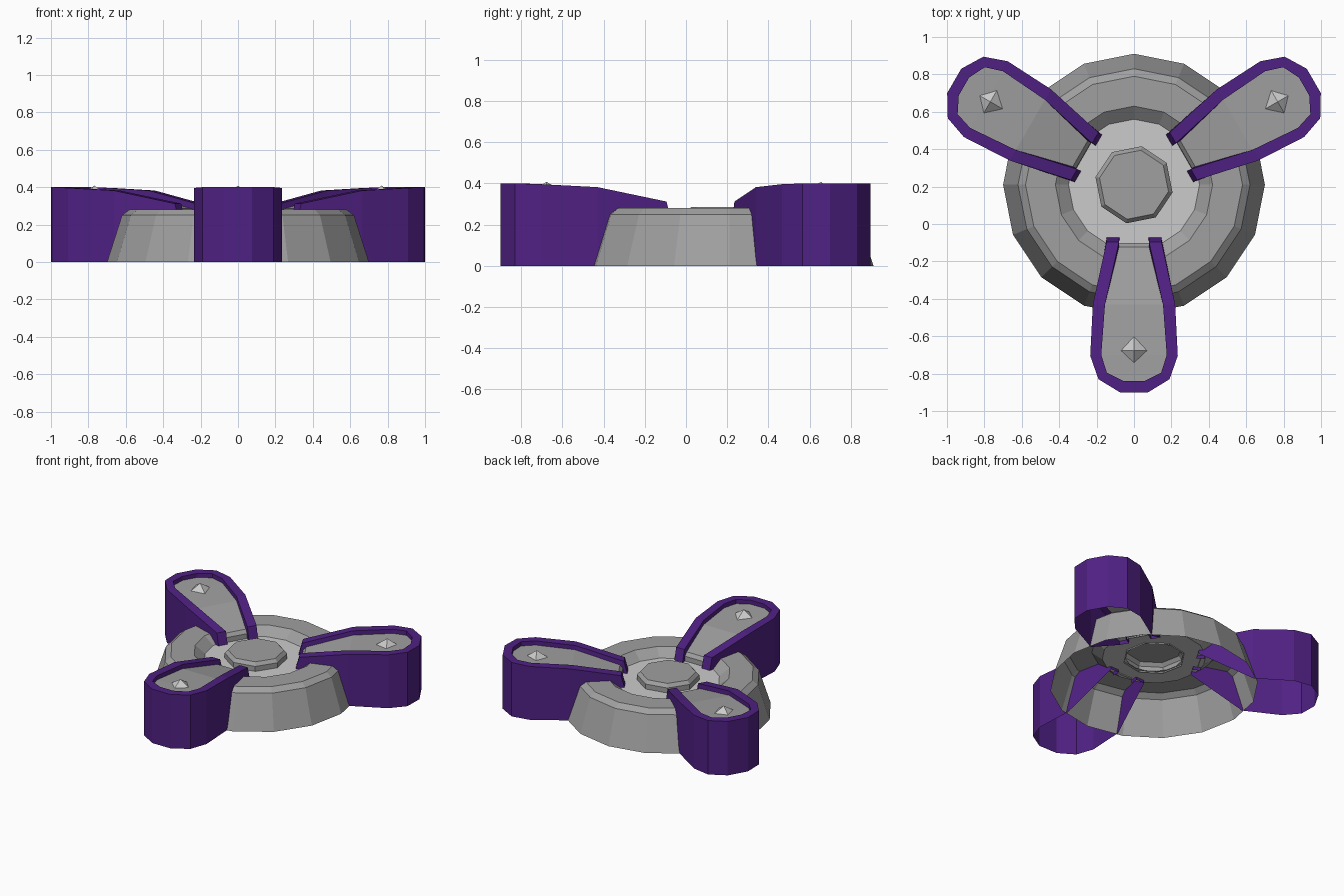
import bpy, math
from mathutils import Matrix, Vector

if "Cube" in bpy.data.objects:
    bpy.data.objects.remove(bpy.data.objects["Cube"])

CENTRE = Vector((0, 0.21, 0))


def material(name, rgb):
    m = bpy.data.materials.new(name)
    m.diffuse_color = (*rgb, 1)
    m.use_nodes = True
    m.node_tree.nodes["Principled BSDF"].inputs["Base Color"].default_value = m.diffuse_color
    return m


PURPLE = material("purple", (0.08, 0.015, 0.23))
DARK = material("dark_grey", (0.35, 0.35, 0.35))


def build(name, verts, faces, mat=None, turn=0.0):
    """Mesh object, turned about the disc centre."""
    rot = Matrix.Translation(CENTRE) @ Matrix.Rotation(turn, 4, 'Z') @ Matrix.Translation(-CENTRE)
    me = bpy.data.meshes.new(name)
    me.from_pydata([rot @ Vector(v) for v in verts], [], faces)
    if mat:
        me.materials.append(mat)
    ob = bpy.data.objects.new(name, me)
    bpy.context.collection.objects.link(ob)
    return ob


def lathe(name, profile, sides, mat=None, phase=0.0, cap=False):
    """Open shell of revolution from (radius, height) pairs."""
    verts, faces = [], []
    for r, z in profile:
        for i in range(sides):
            a = phase + math.tau * i / sides
            verts.append((r * math.cos(a), CENTRE.y + r * math.sin(a), z))
    for k in range(len(profile) - 1):
        for i in range(sides):
            j = (i + 1) % sides
            faces.append((k * sides + i, k * sides + j, (k + 1) * sides + j, (k + 1) * sides + i))
    if cap:
        faces.append(tuple(range((len(profile) - 1) * sides, len(profile) * sides)))
    return build(name, verts, faces, mat)


# Central disc, sunken light floor and hub
lathe("disc_shell", [(0.70, 0), (0.62, 0.25), (0.58, 0.28), (0.42, 0.28), (0.35, 0.225)], 16, DARK)
lathe("disc_floor", [(0.35, 0.225), (0.19, 0.225)], 16)
lathe("hub", [(0.21, 0.215), (0.21, 0.262), (0.188, 0.286)], 8, DARK, math.radians(78.75), True)

# Arm stations: outer bottom, outer top, inner top, plate edge
STATIONS = [
    [(0.145, -0.065, 0.20), (0.147, -0.095, 0.312), (0.08, -0.095, 0.312), (0.08, -0.122, 0.285)],
    [(0.22, -0.43, 0), (0.22, -0.43, 0.382), (0.155, -0.43, 0.382), (0.155, -0.43, 0.35)],
    [(0.234, -0.705, 0), (0.234, -0.705, 0.396), (0.175, -0.70, 0.396), (0.175, -0.70, 0.365)],
    [(0.19, -0.83, 0), (0.19, -0.83, 0.40), (0.145, -0.795, 0.40), (0.145, -0.795, 0.368)],
    [(0.075, -0.90, 0), (0.075, -0.90, 0.40), (0.055, -0.84, 0.40), (0.055, -0.84, 0.37)],
]
mirrored = [[(-x, y, z) for x, y, z in s] for s in reversed(STATIONS)]
loop = STATIONS + mirrored

for label, turn in (("front", 0), ("right", math.tau / 3), ("left", -math.tau / 3)):
    # Purple wall and rim
    verts = [v for s in loop for v in s]
    faces = [(4 * i + k, 4 * i + 4 + k, 4 * i + 5 + k, 4 * i + 1 + k)
             for i in range(len(loop) - 1) for k in range(3)]
    # Sloping inner ends of the rim
    for x in (1, -1):
        n = len(verts)
        verts += [(0.145 * x, -0.065, 0.20), (0.147 * x, -0.095, 0.312), (0.08 * x, -0.095, 0.312),
                  (0.078 * x, -0.065, 0.20), (0.08 * x, -0.122, 0.285), (0.08 * x, -0.122, 0.20)]
        faces += [(n, n + 1, n + 2, n + 3), (n + 3, n + 2, n + 4, n + 5)]
    build(label + "_arm_wall", verts, faces, PURPLE, turn)

    # Recessed grey plate with a small front lip
    rows = [(0.08, -0.10, 0.215), (0.08, -0.102, 0.26)] + [s[3] for s in STATIONS]
    pv = [p for x, y, z in rows for p in ((-x, y, z), (x, y, z))]
    pf = [(2 * i, 2 * i + 2, 2 * i + 3, 2 * i + 1) for i in range(len(rows) - 1)]
    build(label + "_arm_plate", pv, pf, DARK, turn)

    # Small pyramid stud
    r, y, z = 0.075, -0.677, 0.36
    build(label + "_arm_stud",
          [(r, y, z), (0, y + r, z), (-r, y, z), (0, y - r, z), (0, y, 0.408)],
          [(0, 1, 4), (1, 2, 4), (2, 3, 4), (3, 0, 4)], None, turn)
